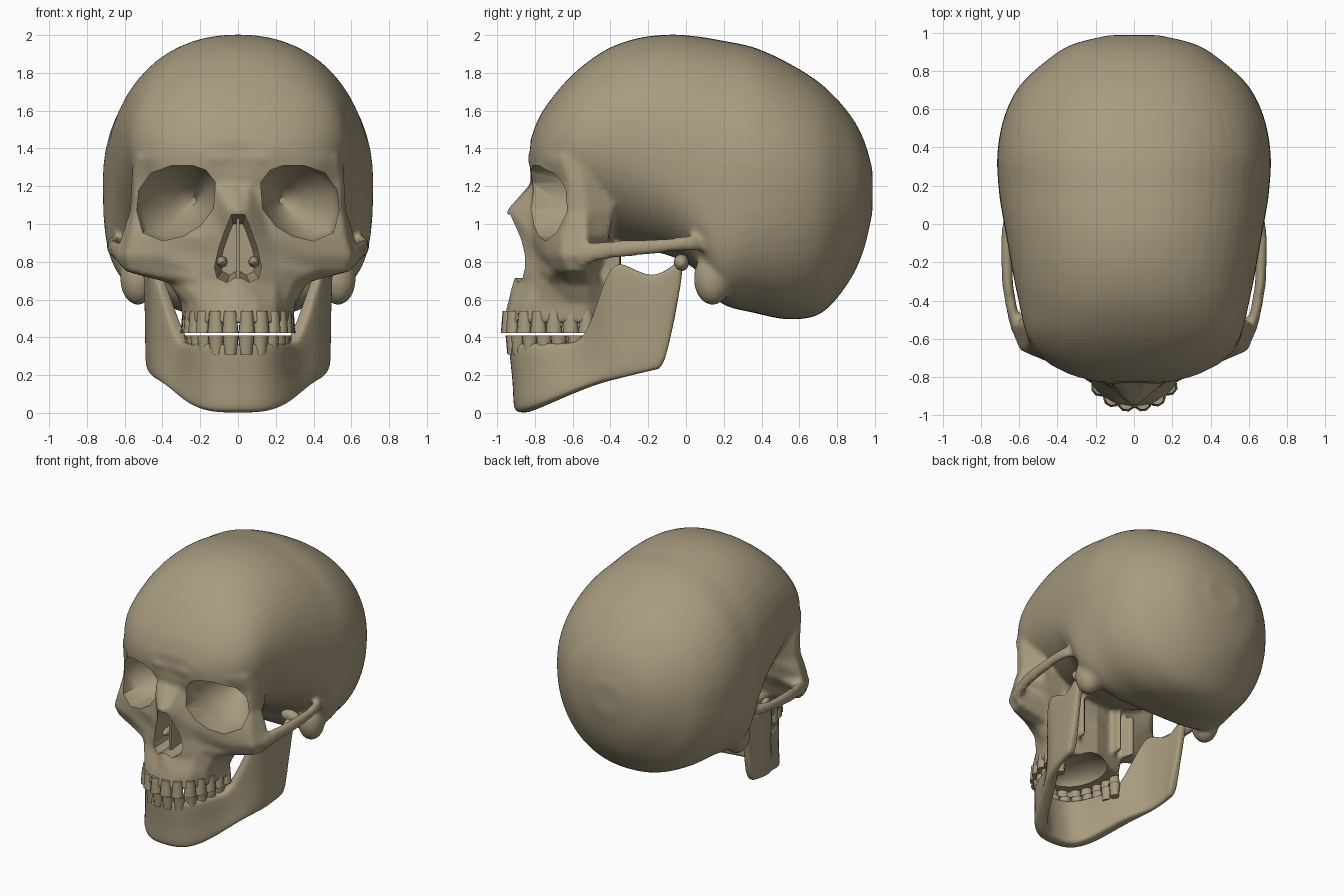
import bpy, bmesh, math
from mathutils import Matrix, Vector, Euler

if "Cube" in bpy.data.objects:
    bpy.data.objects.remove(bpy.data.objects["Cube"])

bone = bpy.data.materials.new("bone")
bone.diffuse_color = (0.39, 0.328, 0.21, 1)
bone.use_nodes = True
bone.node_tree.nodes["Principled BSDF"].inputs["Base Color"].default_value = bone.diffuse_color


def loft(bm, rings):
    """Skin a row of equal-length point rings and cap both ends."""
    rows = [[bm.verts.new(p) for p in ring] for ring in rings]
    n = len(rows[0])
    for a, b in zip(rows, rows[1:]):
        for i in range(n):
            j = (i + 1) % n
            bm.faces.new((a[i], a[j], b[j], b[i]))
    bm.faces.new(rows[0])
    bm.faces.new(rows[-1])


def spline(rows, steps):
    """Smoothly interpolate rows of numbers (Catmull-Rom)."""
    out = []
    for i in range(len(rows) - 1):
        quad = [rows[max(i - 1, 0)], rows[i], rows[i + 1], rows[min(i + 2, len(rows) - 1)]]
        for k in range(steps):
            t = k / steps
            out.append([b + .5 * t * (c - a + t * (2 * a - 5 * b + 4 * c - d + t * (3 * (b - c) + d - a)))
                        for a, b, c, d in zip(*quad)])
    return out + [list(rows[-1])]


def ball(bm, loc, size):
    bmesh.ops.create_uvsphere(bm, u_segments=20, v_segments=12, radius=1,
                              matrix=Matrix.LocRotScale(Vector(loc), None, Vector(size)))


def block(bm, loc, size, rz=0.0):
    bmesh.ops.create_cube(bm, size=1, matrix=Matrix.LocRotScale(
        Vector(loc), Euler((0, 0, rz)), Vector(size)))


def make(name, bm):
    bmesh.ops.recalc_face_normals(bm, faces=bm.faces[:])
    me = bpy.data.meshes.new(name)
    bm.to_mesh(me)
    bm.free()
    ob = bpy.data.objects.new(name, me)
    bpy.context.collection.objects.link(ob)
    me.materials.append(bone)
    return ob


def finish(ob, angle=40):
    """Apply the modifiers and shade smooth."""
    bpy.ops.object.select_all(action='DESELECT')
    ob.select_set(True)
    bpy.context.view_layer.objects.active = ob
    bpy.ops.object.convert(target='MESH')
    bpy.ops.object.shade_smooth_by_angle(angle=math.radians(angle))


# Braincase: cross-sections along y (y, bottom, widest z, top, half width, lower squareness)
bm = bmesh.new()
CASE = [
    (-.825, 1.25, 1.38, 1.44, .20, 2.0), (-.78, 1.10, 1.36, 1.56, .35, 2.2),
    (-.70, 1.02, 1.38, 1.68, .475, 2.2), (-.58, .98, 1.41, 1.81, .56, 2.0),
    (-.42, .92, 1.41, 1.925, .60, 2.0), (-.25, .87, 1.38, 1.985, .635, 2.2),
    (-.08, .83, 1.33, 2.003, .665, 2.6), (.06, .75, 1.28, 1.993, .69, 3.4),
    (.18, .585, 1.23, 1.973, .707, 3.8), (.36, .53, 1.22, 1.935, .715, 2.8),
    (.55, .495, 1.20, 1.848, .682, 2.4), (.72, .53, 1.18, 1.738, .60, 2.2),
    (.86, .69, 1.17, 1.59, .45, 2.0), (.94, .86, 1.18, 1.45, .32, 2.0),
    (.987, 1.06, 1.20, 1.29, .13, 2.0)]
rings = []
for y, zb, zm, zt, hw, sq in spline(CASE, 4):
    ring = []
    for i in range(56):
        a = 2 * math.pi * i / 56
        c, s = math.cos(a), math.sin(a)
        e = 2 / (2.15 if s > 0 else sq)
        ring.append((hw * math.copysign(abs(c) ** e, c), y,
                     zm + ((zt - zm) if s > 0 else (zb - zm)) * abs(s) ** e))
    rings.append(ring)
loft(bm, rings)

# Face: horizontal outlines (z, front y, right-hand points)
FACE = [
    (1.50, -.79, [(.13, -.78), (.30, -.74), (.40, -.67), (.48, -.59), (.50, -.50), (.42, -.40)]),
    (1.35, -.83, [(.13, -.84), (.30, -.80), (.44, -.74), (.53, -.66), (.555, -.57), (.47, -.40)]),
    (1.23, -.80, [(.06, -.81), (.14, -.80), (.40, -.72), (.55, -.62), (.565, -.55), (.50, -.39)]),
    (1.07, -.955, [(.045, -.93), (.13, -.82), (.35, -.72), (.55, -.62), (.575, -.53), (.50, -.38)]),
    (.93, -.90, [(.07, -.885), (.17, -.82), (.38, -.75), (.57, -.66), (.62, -.53), (.49, -.41)]),
    (.83, -.87, [(.10, -.86), (.20, -.79), (.42, -.735), (.60, -.66), (.66, -.50), (.40, -.46)]),
    (.75, -.89, [(.12, -.86), (.22, -.79), (.42, -.70), (.58, -.63), (.60, -.53), (.38, -.49)]),
    (.69, -.92, [(.08, -.88), (.20, -.81), (.30, -.73), (.37, -.62), (.36, -.52), (.30, -.45)]),
    (.58, -.945, [(.10, -.925), (.20, -.86), (.26, -.76), (.295, -.63), (.305, -.53), (.26, -.45)]),
    (.475, -.97, [(.11, -.95), (.20, -.88), (.26, -.76), (.285, -.64), (.295, -.53), (.24, -.46)])]
loft(bm, [[(0, yf, z)] + [(x, y, z) for x, y in pts] + [(0, -.40, z)]
          + [(-x, y, z) for x, y in reversed(pts)] for z, yf, pts in FACE])

# Cheek arches, mastoids and pterygoid plates on both sides
ARCH = [(.61, -.56, .835, .06), (.64, -.44, .86, .052), (.66, -.32, .87, .046),
        (.665, -.20, .877, .042), (.667, -.08, .89, .038), (.655, .03, .90, .042), (.60, .14, .90, .05)]
for s in (1, -1):
    loft(bm, [[(s * (x + .03 * math.cos(k * math.pi / 6)), y, z + r * math.sin(k * math.pi / 6))
               for k in range(12)] for x, y, z, r in ARCH])
    ball(bm, (s * .53, .14, .71), (.095, .10, .14))
    for x, r in ((.17, .1), (.26, -.35)):
        block(bm, (s * x, -.41, .74), (.035, .14, .32), s * r)

skull = make("skull", bm)
m = skull.modifiers.new("fuse", 'REMESH')
m.mode = 'VOXEL'
m.voxel_size = .016
m = skull.modifiers.new("soften", 'SMOOTH')
m.factor = .5
m.iterations = 7

# Cutters: eye sockets, nose opening and palate hollow
bm = bmesh.new()
SOCKET = [(.12, 1.22), (.17, 1.285), (.24, 1.31), (.35, 1.31), (.46, 1.27), (.525, 1.18),
          (.535, 1.07), (.505, .955), (.40, .91), (.29, .935), (.20, .99), (.13, 1.08)]
for s in (1, -1):
    loft(bm, [[(s * (.23 + (x - .23) * k), y, 1.12 + (z - 1.12) * k) for x, z in SOCKET]
              for y, k in ((-1.1, 1), (-.60, 1), (-.54, .9), (-.45, .66), (-.36, .38), (-.30, .1))])
NOSE = [(.035, 1.05), (.06, .99), (.10, .88), (.125, .77), (.11, .715), (.06, .69), (.015, .715)]
nose = NOSE + [(-x, z) for x, z in reversed(NOSE)]
loft(bm, [[(x * k, y, .85 + (z - .85) * k) for x, z in nose]
          for y, k in ((-1.1, 1), (-.8, 1), (-.5, .75))])
ball(bm, (0, -.62, .45), (.19, .26, .12))
cutter = make("socket_cutter", bm)
cutter.hide_render = True
m = skull.modifiers.new("openings", 'BOOLEAN')
m.operation = 'DIFFERENCE'
m.solver = 'EXACT'
m.object = cutter
finish(skull, 45)
bpy.data.objects.remove(cutter)

# Thin bones inside the nose
bm = bmesh.new()
block(bm, (0, -.69, .86), (.016, .28, .34))
for s in (1, -1):
    ball(bm, (s * .085, -.68, .80), (.03, .12, .03))
finish(make("nasal_septum", bm))

# Lower jaw: upright stations from chin to hinge (bottom xyz, top xyz, half thickness)
JAW = [
    (0, -.865, .003, 0, -.90, .36, .05), (.13, -.85, .0, .12, -.88, .37, .05),
    (.225, -.755, .035, .20, -.79, .37, .048), (.295, -.62, .095, .25, -.64, .37, .045),
    (.37, -.47, .155, .30, -.51, .37, .042), (.43, -.36, .18, .43, -.41, .79, .032),
    (.45, -.28, .20, .45, -.33, .80, .028), (.46, -.20, .22, .465, -.18, .70, .026),
    (.46, -.16, .228, .475, -.06, .79, .03), (.455, -.11, .24, .475, .01, .84, .03)]
stations = [(-a, b, c, -d, e, f, h) for a, b, c, d, e, f, h in reversed(JAW[1:])] + JAW
mids = [Vector(((p[0] + p[3]) / 2, (p[1] + p[4]) / 2, 0)) for p in stations]
SHAPE = [(0, .6), (.05, 1), (.2, 1), (.5, .85), (.95, 1), (1, .6)]
SHAPE = SHAPE + [(t, -w) for t, w in reversed(SHAPE)]
rings = []
for i, p in enumerate(stations):
    d = (mids[min(i + 1, len(mids) - 1)] - mids[max(i - 1, 0)]).normalized()
    lo, hi = Vector(p[:3]), Vector(p[3:6])
    rings.append([lo.lerp(hi, t) + Vector((d.y, -d.x, 0)) * (w * p[6]) for t, w in SHAPE])
bm = bmesh.new()
loft(bm, rings)
jaw = make("lower_jaw", bm)
m = jaw.modifiers.new("round", 'SUBSURF')
m.levels = m.render_levels = 2
finish(jaw, 50)

# Jaw hinges
bm = bmesh.new()
for s in (1, -1):
    ball(bm, (s * .465, -.025, .795), (.075, .04, .045))
finish(make("jaw_hinges", bm))

# Teeth: tapered pegs spaced evenly along the dental arch
HALF = [(0, -.945), (.10, -.928), (.185, -.86), (.235, -.76), (.26, -.65), (.27, -.49)]
arch = [Vector(p) for p in spline([(-x, y) for x, y in reversed(HALF[1:])] + HALF, 20)]


def teeth(name, scale, shift, z0, z1, r0, r1, count=14):
    bm = bmesh.new()
    pts = [Vector((p.x * scale, p.y + shift)) for p in arch]
    gap = sum((b - a).length for a, b in zip(pts, pts[1:])) / count
    walked, due = 0, gap / 2
    for a, b in zip(pts, pts[1:]):
        walked += (b - a).length
        if walked >= due:
            due += gap
            mat = Matrix.LocRotScale(Vector((b.x, b.y, (z0 + z1) / 2)),
                                     Euler((0, 0, math.atan2(b.y - a.y, b.x - a.x))),
                                     Vector((gap * .53, .038, z1 - z0)))
            bmesh.ops.create_cone(bm, cap_ends=True, segments=8, radius1=r0, radius2=r1, depth=1,
                                  matrix=mat @ Matrix.Rotation(math.pi / 8, 4, 'Z'))
    finish(make(name, bm), 50)


teeth("upper_teeth", 1, 0, .422, .54, 1.0, .75)
teeth("lower_teeth", .94, .025, .31, .41, .75, 1.0)
